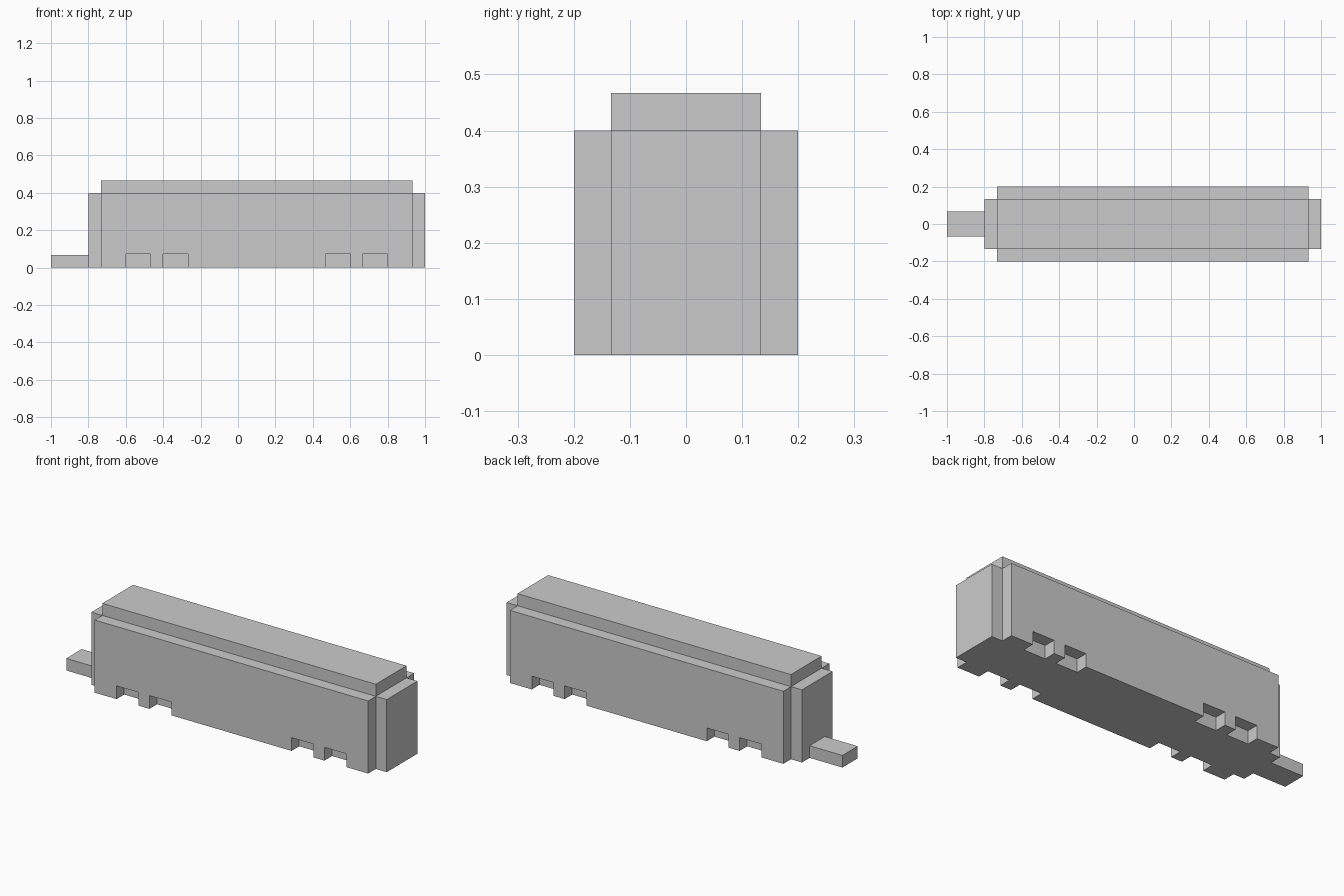
import bpy, bmesh

if "Cube" in bpy.data.objects:
    bpy.data.objects.remove(bpy.data.objects["Cube"])

U = 1 / 15  # the model's grid unit


def add_mesh(name, bm):
    bmesh.ops.recalc_face_normals(bm, faces=bm.faces)
    mesh = bpy.data.meshes.new(name)
    bm.to_mesh(mesh)
    bm.free()
    obj = bpy.data.objects.new(name, mesh)
    bpy.context.collection.objects.link(obj)
    return obj


def prism(name, outline, z0, z1):
    """Extrude an xy outline from z0 up to z1."""
    bm = bmesh.new()
    face = bm.faces.new([bm.verts.new((x, y, z0)) for x, y in outline])
    top = bmesh.ops.extrude_face_region(bm, geom=[face])["geom"]
    bmesh.ops.translate(bm, vec=(0, 0, z1 - z0),
                        verts=[v for v in top if isinstance(v, bmesh.types.BMVert)])
    return add_mesh(name, bm)


def box(name, x0, x1, y0, y1, z0, z1):
    return prism(name, [(x0, y0), (x1, y0), (x1, y1), (x0, y1)], z0, z1)


# Carriage body: rectangle with stepped corners
rear, front = -12 * U, 15 * U
half, step = 3 * U, U
right_side = [(rear, step - half), (rear + step, step - half), (rear + step, -half),
              (front - step, -half), (front - step, step - half), (front, step - half)]
left_side = [(x, -y) for x, y in reversed(right_side)]
body = prism("carriage_body", right_side + left_side, 0, 6 * U)

# Wheel notches along the bottom of both sides
for x in (-9, -6, 7, 10):
    for side in (-1, 1):
        y0, y1 = sorted((side * 2 * U, side * 4 * U))
        cutter = box("wheel_notch_cutter", x * U, (x + 2) * U, y0, y1, -U, 0.073)
        cutter.hide_render = True
        mod = body.modifiers.new("wheel_notch", 'BOOLEAN')
        mod.operation = 'DIFFERENCE'
        mod.solver = 'EXACT'
        mod.object = cutter
        bpy.context.view_layer.objects.active = body
        bpy.ops.object.modifier_apply(modifier=mod.name)
        bpy.data.objects.remove(cutter)

# Raised roof
box("roof", rear + step, front - step, -2 * U, 2 * U, 6 * U, 7 * U)

# Coupling bar
box("coupling_bar", -15 * U, rear, -U, U, 0, U)
